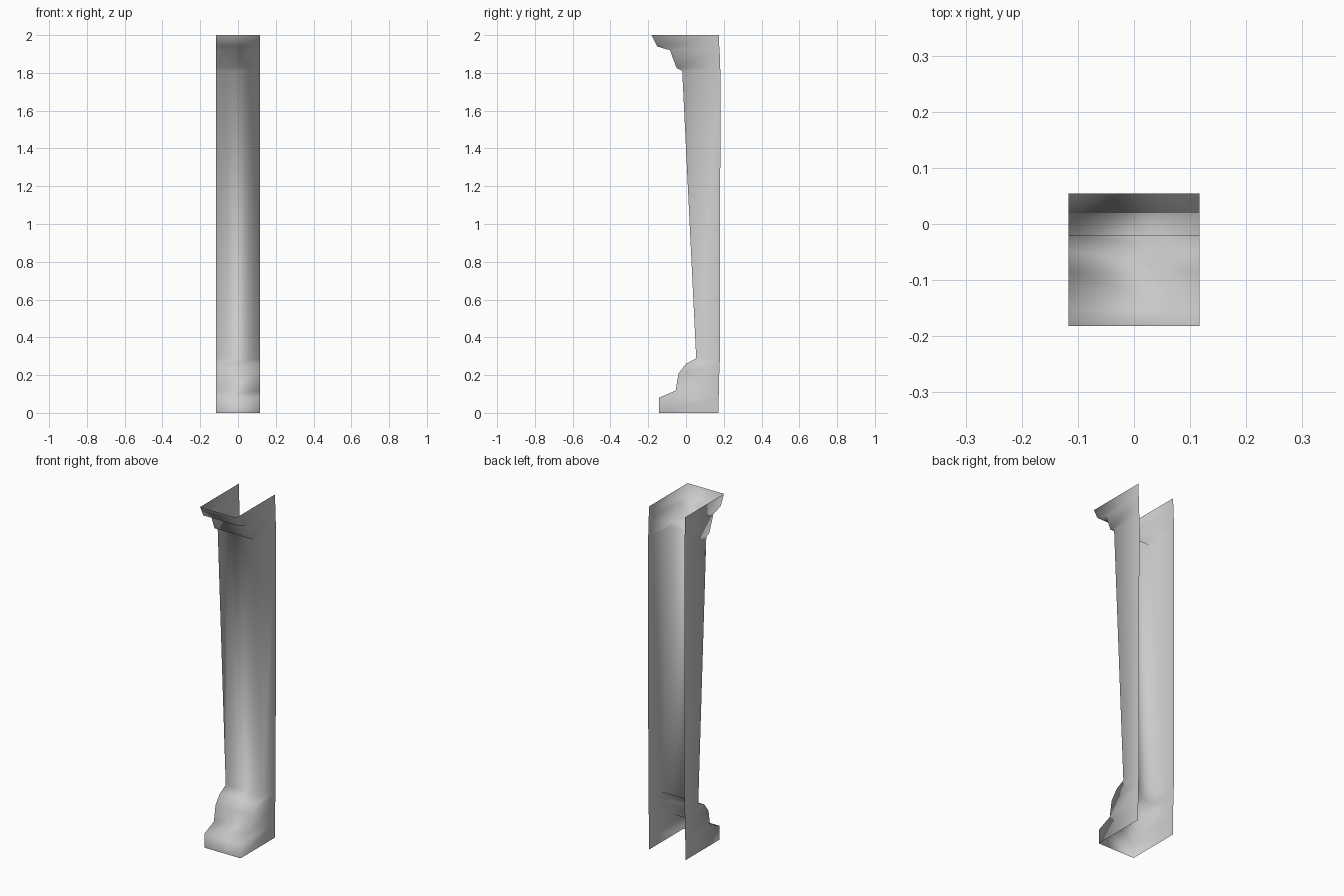
import bpy, bmesh

if "Cube" in bpy.data.objects:
    bpy.data.objects.remove(bpy.data.objects["Cube"])

HALF_WIDTH = 0.117
# moulding profile: front y, back y, height
PROFILE = [
    (-0.143, 0.172, 0.0), (-0.143, 0.173, 0.08), (-0.055, 0.174, 0.118),
    (-0.04, 0.176, 0.208), (0.0, 0.178, 0.26), (0.054, 0.18, 0.289),
    (-0.02, 0.182, 1.81), (-0.05, 0.181, 1.826), (-0.085, 0.178, 1.92),
    (-0.153, 0.176, 1.94), (-0.182, 0.174, 2.0),
]

# open-backed pilaster shell: front face plus two side panels, lofted row by row
bm = bmesh.new()
rows = []
for front, back, z in PROFILE:
    section = [(-HALF_WIDTH, back), (-HALF_WIDTH, front),
               (HALF_WIDTH, front), (HALF_WIDTH, back)]
    rows.append([bm.verts.new((x, y, z)) for x, y in section])

for low, high in zip(rows, rows[1:]):
    for i in range(3):
        face = bm.faces.new((low[i], low[i + 1], high[i + 1], high[i]))
        face.smooth = True

mesh = bpy.data.meshes.new("pilaster")
bm.to_mesh(mesh)
bm.free()
pilaster = bpy.data.objects.new("pilaster", mesh)
bpy.context.collection.objects.link(pilaster)
